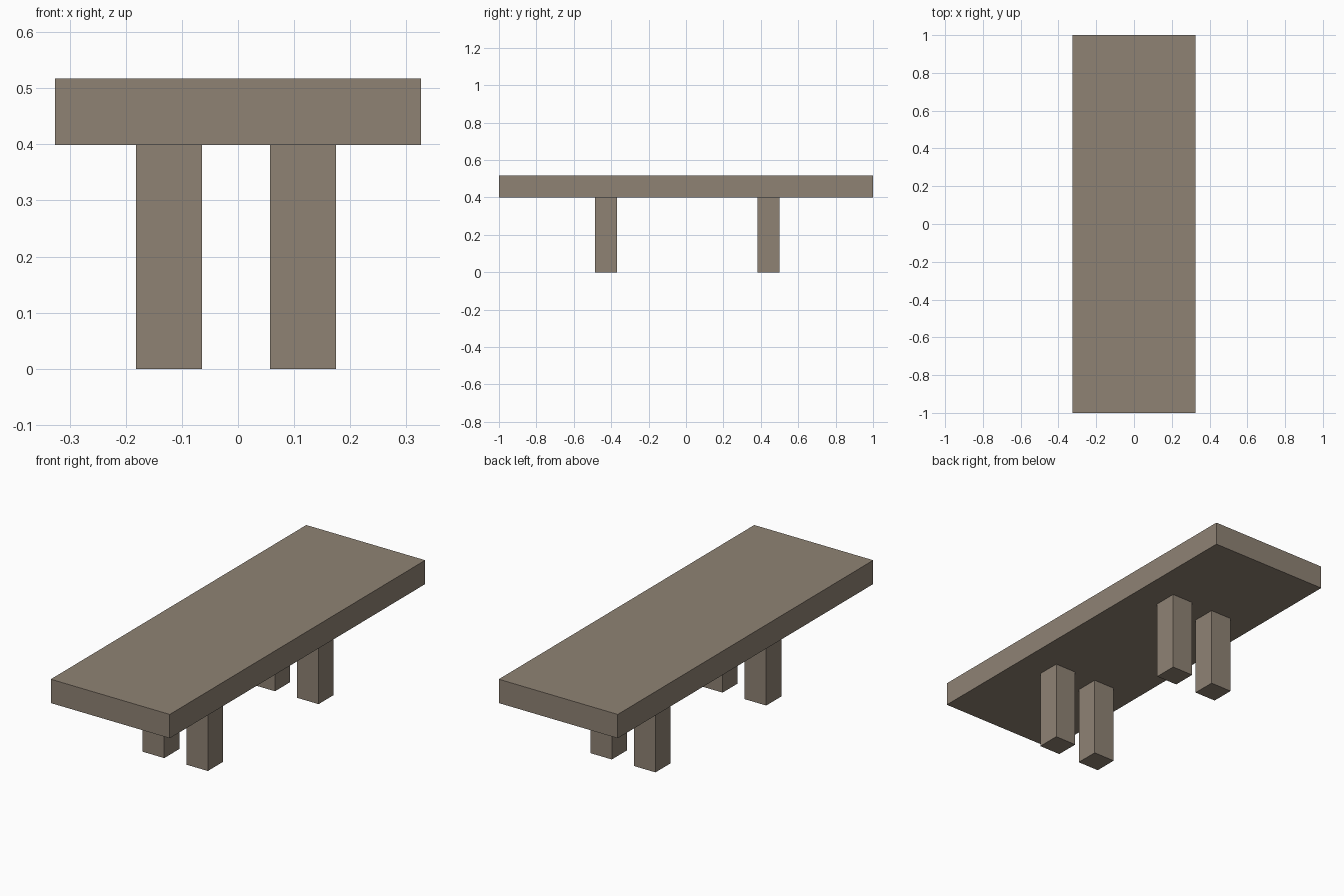
import bpy

if "Cube" in bpy.data.objects:
    bpy.data.objects.remove(bpy.data.objects["Cube"])

# Single brown-grey wood colour
wood = bpy.data.materials.new("grey_brown_wood")
wood.diffuse_color = (0.275, 0.226, 0.175, 1.0)
wood.use_nodes = True
wood.node_tree.nodes["Principled BSDF"].inputs["Base Color"].default_value = wood.diffuse_color


def box(name, x0, x1, y0, y1, z0, z1):
    """Add a box spanning the given limits."""
    bpy.ops.mesh.primitive_cube_add(
        size=1, location=((x0 + x1) / 2, (y0 + y1) / 2, (z0 + z1) / 2))
    ob = bpy.context.object
    ob.name = name
    ob.scale = (x1 - x0, y1 - y0, z1 - z0)
    bpy.ops.object.transform_apply(location=False, rotation=False, scale=True)
    ob.data.materials.append(wood)
    return ob


LEG = 0.118      # square leg thickness
HEIGHT = 0.399   # underside of the slab

# Long slab top
box("table_top", -0.326, 0.326, -1.0, 1.0, HEIGHT, 0.517)

# Four square legs, set slightly off centre
for side, x in (("left", -0.182), ("right", 0.057)):
    for end, y in (("front", -0.486), ("back", 0.381)):
        box(f"{end}_{side}_leg", x, x + LEG, y, y + LEG, 0.0, HEIGHT)
